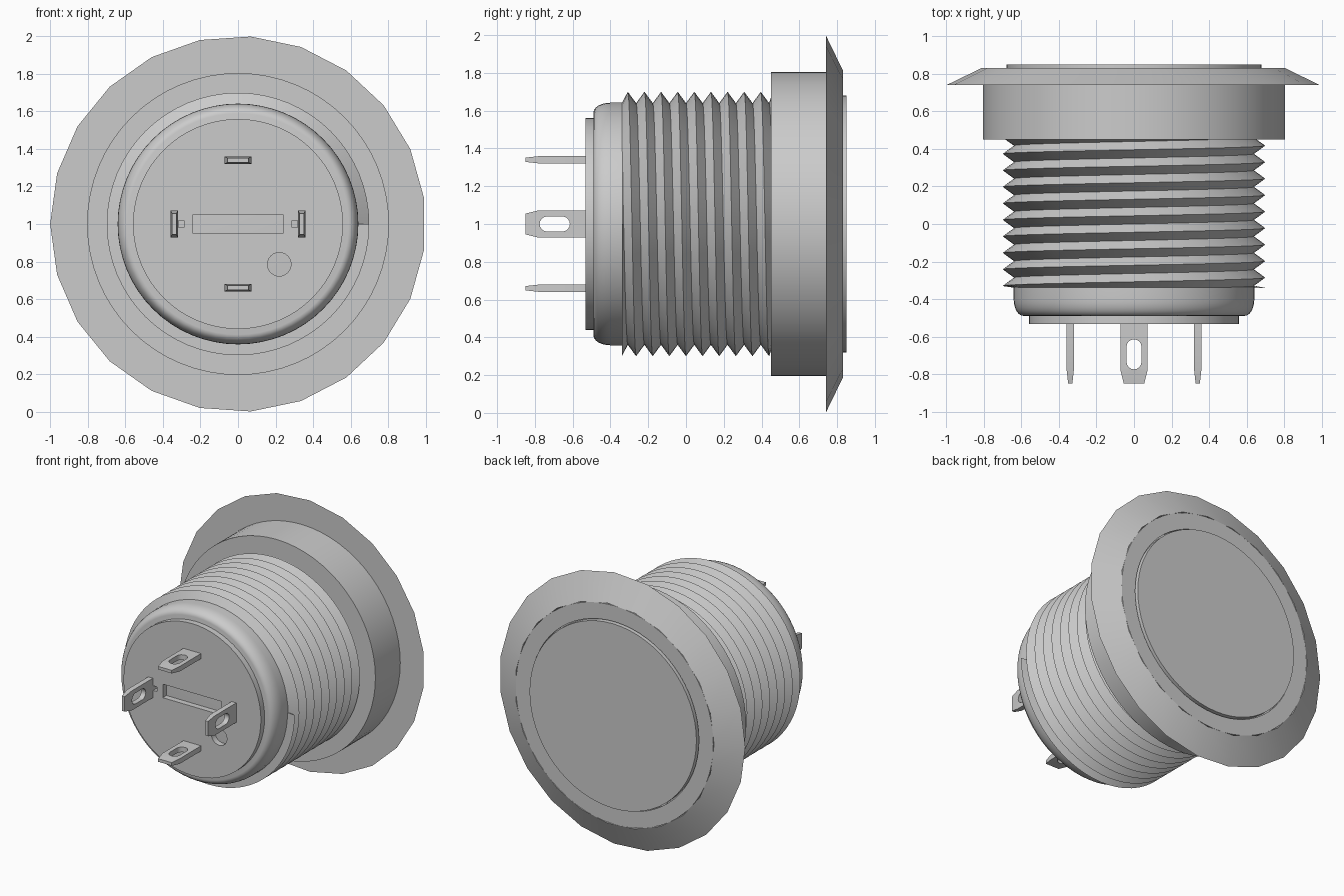
import bpy, bmesh
from math import sin, cos, pi, radians
from mathutils import Matrix, Vector

if "Cube" in bpy.data.objects:
    bpy.data.objects.remove(bpy.data.objects["Cube"])


def finish(bm, name, angle=30):
    bmesh.ops.recalc_face_normals(bm, faces=bm.faces[:])
    me = bpy.data.meshes.new(name)
    bm.to_mesh(me)
    bm.free()
    ob = bpy.data.objects.new(name, me)
    bpy.context.collection.objects.link(ob)
    bpy.ops.object.select_all(action='DESELECT')
    ob.select_set(True)
    bpy.context.view_layer.objects.active = ob
    bpy.ops.object.shade_smooth_by_angle(angle=radians(angle))
    return ob


def skin(bm, rings, wrap):
    """Join successive rings of vertices with quads."""
    n = len(rings[0])
    for a, b in zip(rings, rings[1:] + ([rings[0]] if wrap else [])):
        for i in range(n):
            j = (i + 1) % n
            bm.faces.new((a[i], a[j], b[j], b[i]))
    if not wrap:
        bm.faces.new(rings[0])
        bm.faces.new(rings[-1])


def lathe(name, profile, n=64, closed=False):
    """Spin (radius, y) points about the y axis at z = 1."""
    bm = bmesh.new()
    rings = [[bm.verts.new((r * cos(pi + 2 * pi * i / n), y, 1 + r * sin(pi + 2 * pi * i / n)))
              for i in range(n)] for r, y in profile]
    skin(bm, rings, closed)
    return finish(bm, name)


def plate(outer, holes, y0, y1):
    """Flat plate in the first two axes with through holes, y0 to y1 in depth (third axis)."""
    bm = bmesh.new()
    for loop in [outer] + holes:
        vs = [bm.verts.new((u, v, y0)) for u, v in loop]
        for i, v in enumerate(vs):
            bm.edges.new((v, vs[(i + 1) % len(vs)]))
    bmesh.ops.triangle_fill(bm, use_beauty=True, edges=bm.edges[:])
    ext = bmesh.ops.extrude_face_region(bm, geom=bm.faces[:], use_keep_orig=True)
    for v in [g for g in ext['geom'] if isinstance(g, bmesh.types.BMVert)]:
        v.co.z = y1
    return bm


def circle(cx, cy, r, n):
    return [(cx + r * cos(2 * pi * i / n), cy + r * sin(2 * pi * i / n)) for i in range(n)]


def rect(cx, cy, w, h):
    return [(cx + sx * w / 2, cy + sy * h / 2) for sx, sy in ((-1, -1), (1, -1), (1, 1), (-1, 1))]


# Low-sided bevelled flange
lathe("flange", [(1.002, 0.74), (0.812, 0.832), (0.79, 0.74)], n=23, closed=True)

# Collar with a thin groove around the button
lathe("collar", [(0.805, 0.45), (0.805, 0.832), (0.688, 0.832), (0.688, 0.815)])
lathe("button", [(0.68, 0.81), (0.68, 0.85)])

# Barrel with a rounded lower rim
rim = [(0.59 + 0.052 * sin(t * pi / 12), -0.40 - 0.09 * cos(t * pi / 12)) for t in range(7)]
lathe("barrel", rim + [(0.642, -0.335), (0.638, -0.33), (0.638, 0.46)])

# Helical thread, clipped flat at both ends
bm = bmesh.new()
PITCH, STEPS, TURNS = 0.088, 64, 9.9
sections = []
for k in range(int(TURNS * STEPS) + 1):
    t = k / STEPS
    a = 2 * pi * t
    sections.append([
        bm.verts.new((r * cos(a), min(max(-0.374 + PITCH * (t + d), -0.34), 0.46), 1 - r * sin(a)))
        for r, d in ((0.64, -0.5), (0.70, 0), (0.64, 0.5))])
skin(bm, sections, False)
finish(bm, "thread")

# Terminal base with shallow recesses
holes = [rect(0, 0, 0.48, 0.10), circle(0.22, -0.215, 0.063, 24),
         rect(-0.303, 0, 0.03, 0.035), rect(0.303, 0, 0.03, 0.035)]
bm = plate(circle(0, 0, 0.56, 64), holes, -0.49, -0.533)
for v in bm.verts:
    v.co = Vector((v.co.x, v.co.z, 1 + v.co.y))
finish(bm, "terminal_base")

# Four solder terminals: tapered blades with an oblong eye
outline = [(-0.072, -0.50), (-0.072, -0.78), (-0.055, -0.85),
           (0.055, -0.85), (0.072, -0.78), (0.072, -0.50)]
eye = [(0.04 * cos(pi * i / 8), -0.655 + 0.04 * sin(pi * i / 8)) for i in range(9)]
eye += [(-0.04 * cos(pi * i / 8), -0.735 - 0.04 * sin(pi * i / 8)) for i in range(9)]
for i, side in enumerate(("top", "left", "bottom", "right")):
    bm = plate(outline, [eye], -0.019, 0.019)
    for v in bm.verts:
        if v.co.y < -0.84:
            v.co.z *= 0.6
    bm.transform(Matrix.Translation((0, 0, 1)) @ Matrix.Rotation(-i * pi / 2, 4, 'Y')
                 @ Matrix.Translation((0, 0, 0.34)))
    finish(bm, side + "_terminal", 25)
